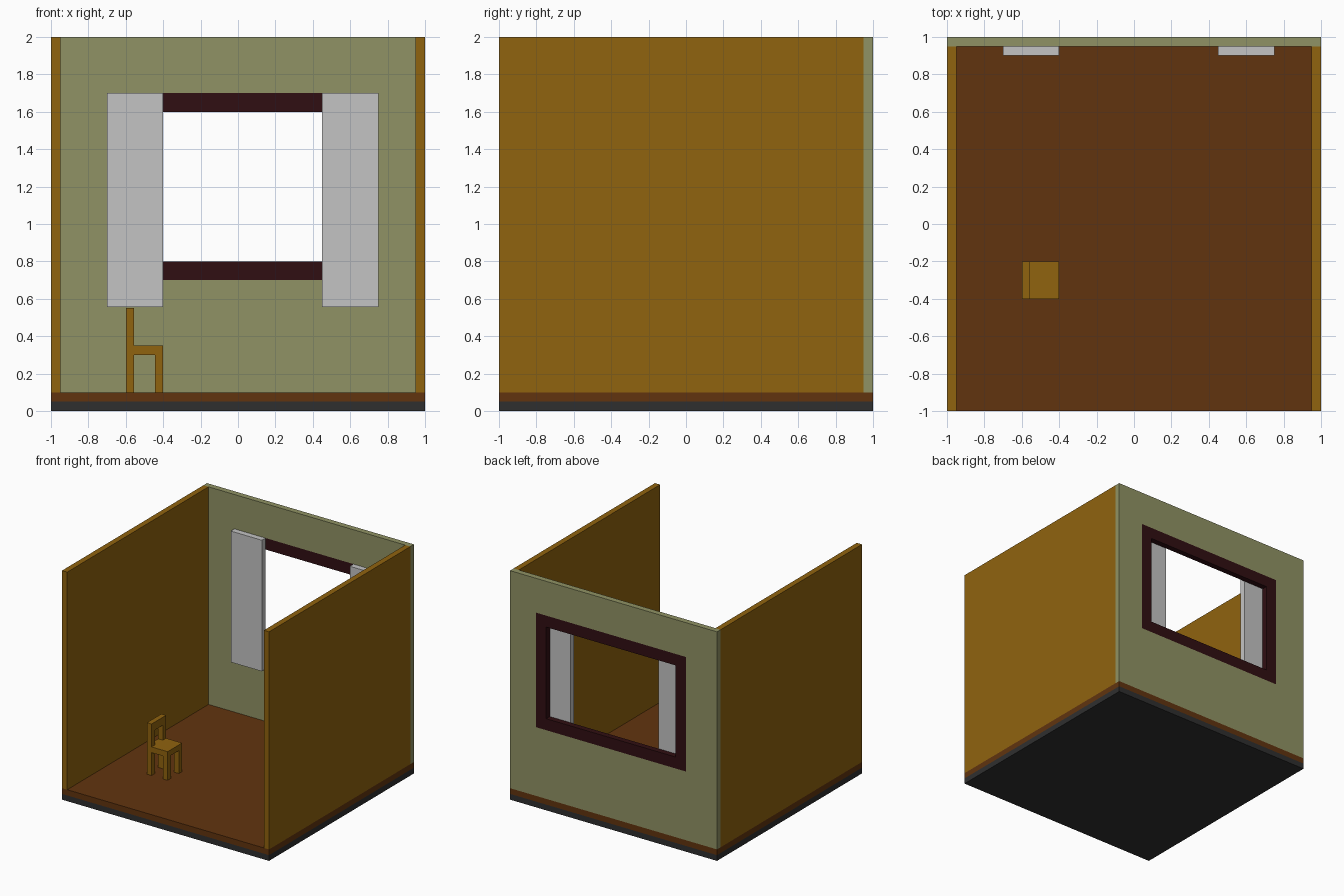
import bpy

# Remove the default cube only
if "Cube" in bpy.data.objects:
    bpy.data.objects.remove(bpy.data.objects["Cube"], do_unlink=True)


def material(name, rgb):
    mat = bpy.data.materials.new(name)
    mat.use_nodes = True
    mat.diffuse_color = (*rgb, 1)
    mat.node_tree.nodes["Principled BSDF"].inputs["Base Color"].default_value = (*rgb, 1)
    return mat


CHARCOAL = material("charcoal", (0.028, 0.028, 0.028))
BROWN = material("floor_brown", (0.12, 0.034, 0.0045))
OCHRE = material("ochre_wood", (0.28, 0.125, 0.0045))
SAGE = material("sage_green", (0.28, 0.29, 0.128))
MAROON = material("dark_maroon", (0.03, 0.0045, 0.006))
GREY = material("light_grey", (0.55, 0.55, 0.55))


def make(name, verts, faces, mat):
    mesh = bpy.data.meshes.new(name)
    mesh.from_pydata(verts, [], faces)
    mesh.materials.append(mat)
    obj = bpy.data.objects.new(name, mesh)
    bpy.context.collection.objects.link(obj)
    return obj


def box(name, x, y, z, mat):
    """Box from (min, max) ranges on each axis."""
    verts = [(a, b, c) for a in x for b in y for c in z]
    faces = [(0, 1, 3, 2), (4, 6, 7, 5), (0, 4, 5, 1),
             (2, 3, 7, 6), (0, 2, 6, 4), (1, 5, 7, 3)]
    return make(name, verts, faces, mat)


def ring(name, outer, inner, y, mat):
    """Rectangular panel with a rectangular hole; outer and inner are (x0, x1, z0, z1)."""
    verts = []
    for depth in y:
        for x0, x1, z0, z1 in (outer, inner):
            verts += [(x0, depth, z0), (x1, depth, z0), (x1, depth, z1), (x0, depth, z1)]
    faces = []
    for i in range(4):
        j = (i + 1) % 4
        faces += [(i, j, j + 4, i + 4),             # front
                  (i + 8, i + 12, j + 12, j + 8),   # back
                  (i, i + 8, j + 8, j),             # outer rim
                  (i + 4, j + 4, j + 12, i + 12)]   # inner rim
    return make(name, verts, faces, mat)


# Base slab and floor
box("base_slab", (-1, 1), (-1, 1), (0, 0.05), CHARCOAL)
box("floor", (-1, 1), (-1, 1), (0.05, 0.1), BROWN)

# Side walls
for name, x in (("right_wall", (-1, -0.95)), ("left_wall", (0.95, 1))):
    box(name, x, (-1, 0.95), (0.1, 2), OCHRE)

# Back wall with the window frame filling its opening
opening = (-0.7, 0.75, 0.7, 1.7)
ring("back_wall", (-1, 1, 0.1, 2), opening, (0.95, 1), SAGE)
ring("window_frame", opening, (-0.6, 0.65, 0.8, 1.6), (0.95, 1), MAROON)

# Curtains hanging inside the window
for name, x in (("right_curtain", (-0.7, -0.4)), ("left_curtain", (0.45, 0.75))):
    box(name, x, (0.9, 0.95), (0.555, 1.7), GREY)

# Chair facing +x: tall rear posts, short front legs, seat and top rail
T = 0.045
for side, y in (("near", (-0.4, -0.4 + T)), ("far", (-0.2 - T, -0.2))):
    box("chair_post_" + side, (-0.6, -0.6 + T), y, (0.1, 0.55), OCHRE)
    box("chair_leg_" + side, (-0.4 - T, -0.4), y, (0.1, 0.3), OCHRE)
box("chair_seat", (-0.6 + T, -0.4), (-0.4, -0.2), (0.3, 0.35), OCHRE)
box("chair_seat_rail", (-0.6, -0.6 + T), (-0.4 + T, -0.2 - T), (0.3, 0.35), OCHRE)
box("chair_top_rail", (-0.6, -0.6 + T), (-0.4 + T, -0.2 - T), (0.48, 0.55), OCHRE)
